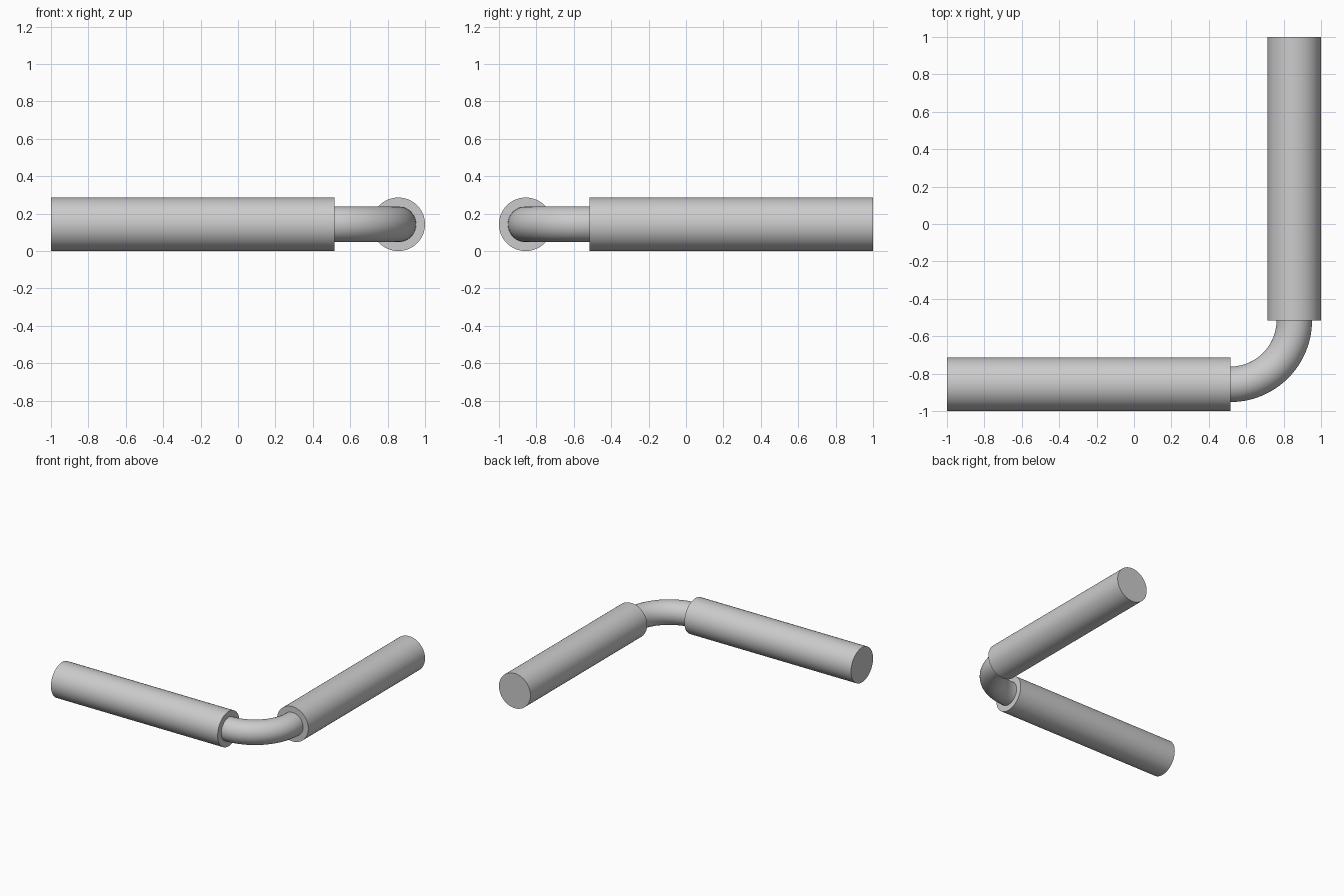
import bpy, bmesh
from math import pi
from mathutils import Matrix, Vector

if "Cube" in bpy.data.objects:
    bpy.data.objects.remove(bpy.data.objects["Cube"], do_unlink=True)

R = 0.143          # rod radius
TUBE = 0.095       # elbow tube radius
AXIS = 1 - R       # distance of both rod axes from the centre
JOINT = 0.515      # where the rods meet the elbow
LENGTH = 1 + JOINT

grey = bpy.data.materials.new("plain_grey")
grey.use_nodes = True
colour = (0.6, 0.6, 0.6, 1)
grey.diffuse_color = colour
grey.node_tree.nodes["Principled BSDF"].inputs["Base Color"].default_value = colour


def finish(obj):
    obj.data.materials.append(grey)
    bpy.ops.object.select_all(action="DESELECT")
    obj.select_set(True)
    bpy.context.view_layer.objects.active = obj
    bpy.ops.object.shade_smooth_by_angle(angle=pi / 6)


def rod(name, location, rotation):
    bpy.ops.mesh.primitive_cylinder_add(
        vertices=64, radius=R, depth=LENGTH, location=location, rotation=rotation)
    obj = bpy.context.object
    obj.name = name
    finish(obj)


# Two straight rods at right angles
mid = (1 - JOINT) / 2
rod("front_rod", (-mid, -AXIS, R), (0, pi / 2, 0))
rod("side_rod", (AXIS, mid, R), (pi / 2, 0, 0))

# Quarter-turn elbow: a circle spun about the bend centre
bm = bmesh.new()
profile = Matrix.Translation((JOINT, -AXIS, R)) @ Matrix.Rotation(pi / 2, 4, "Y")
bmesh.ops.create_circle(bm, segments=48, radius=TUBE, matrix=profile)
bmesh.ops.spin(bm, geom=bm.verts[:] + bm.edges[:], cent=Vector((JOINT, -JOINT, R)),
               axis=(0, 0, 1), angle=pi / 2, steps=32)
bmesh.ops.holes_fill(bm, edges=[e for e in bm.edges if e.is_boundary], sides=0)
bmesh.ops.recalc_face_normals(bm, faces=bm.faces[:])
mesh = bpy.data.meshes.new("elbow")
bm.to_mesh(mesh)
bm.free()
elbow = bpy.data.objects.new("elbow", mesh)
bpy.context.collection.objects.link(elbow)
finish(elbow)
